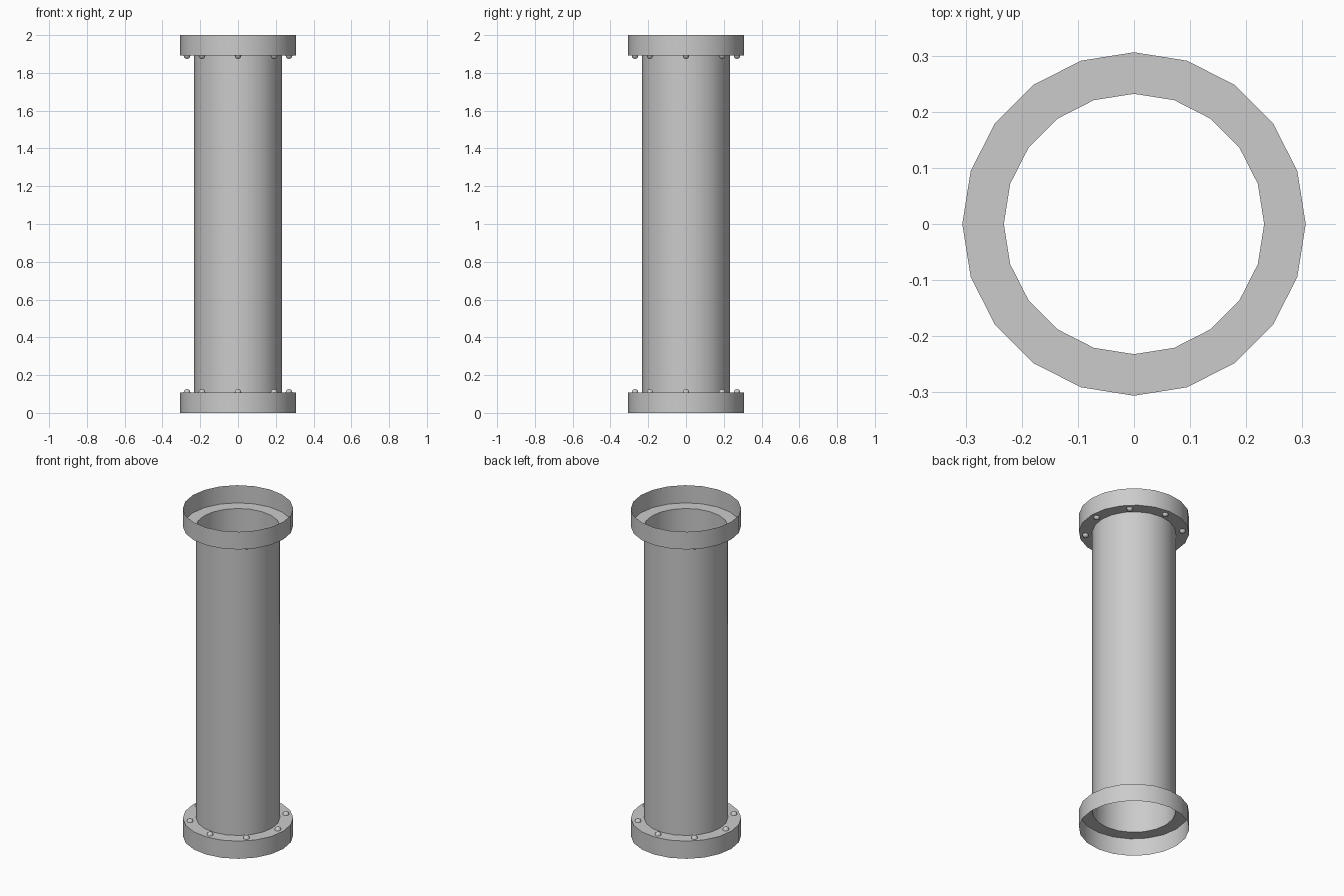
import bpy, bmesh
from math import cos, sin, pi, radians

if "Cube" in bpy.data.objects:
    bpy.data.objects.remove(bpy.data.objects["Cube"])

SIDES = 20


def lathe(bm, profile, sides, cx=0, cy=0):
    """Revolve an (r, z) profile around a vertical axis; r = 0 makes a pole."""
    rings = []
    for r, z in profile:
        if r == 0:
            rings.append([bm.verts.new((cx, cy, z))] * sides)
        else:
            rings.append([bm.verts.new((cx + r * cos(2 * pi * i / sides),
                                        cy + r * sin(2 * pi * i / sides), z))
                          for i in range(sides)])
    for a, b in zip(rings, rings[1:]):
        for i in range(sides):
            j = (i + 1) % sides
            quad = list(dict.fromkeys((a[i], a[j], b[j], b[i])))
            bm.faces.new(quad)


def finish(bm, name):
    mesh = bpy.data.meshes.new(name)
    bm.to_mesh(mesh)
    bm.free()
    obj = bpy.data.objects.new(name, mesh)
    bpy.context.collection.objects.link(obj)
    bpy.ops.object.select_all(action='DESELECT')
    obj.select_set(True)
    bpy.context.view_layer.objects.active = obj
    bpy.ops.object.shade_smooth_by_angle(angle=radians(35))
    return obj


R_PIPE, R_FLANGE, Z_LOW, Z_HIGH = 0.232, 0.306, 0.108, 1.892

# Open sheet pipe with a hollow flange collar at each end
bm = bmesh.new()
lathe(bm, [(R_FLANGE, 0), (R_FLANGE, Z_LOW), (R_PIPE, Z_LOW),
           (R_PIPE, Z_HIGH), (R_FLANGE, Z_HIGH), (R_FLANGE, 2)], SIDES)
finish(bm, "flanged_pipe")


# Eight domed bolt heads on the inner face of each flange
def bolts(name, z, up):
    r = 0.018
    dome = [(r * cos(a), z + up * r * sin(a)) for a in (0, pi / 6, pi / 3)]
    dome.append((0, z + up * r))
    if up < 0:
        dome.reverse()
    bm = bmesh.new()
    for k in range(8):
        a = k * pi / 4
        lathe(bm, dome, 10, 0.27 * cos(a), 0.27 * sin(a))
    finish(bm, name)


bolts("lower_bolts", Z_LOW, 1)
bolts("upper_bolts", Z_HIGH, -1)
